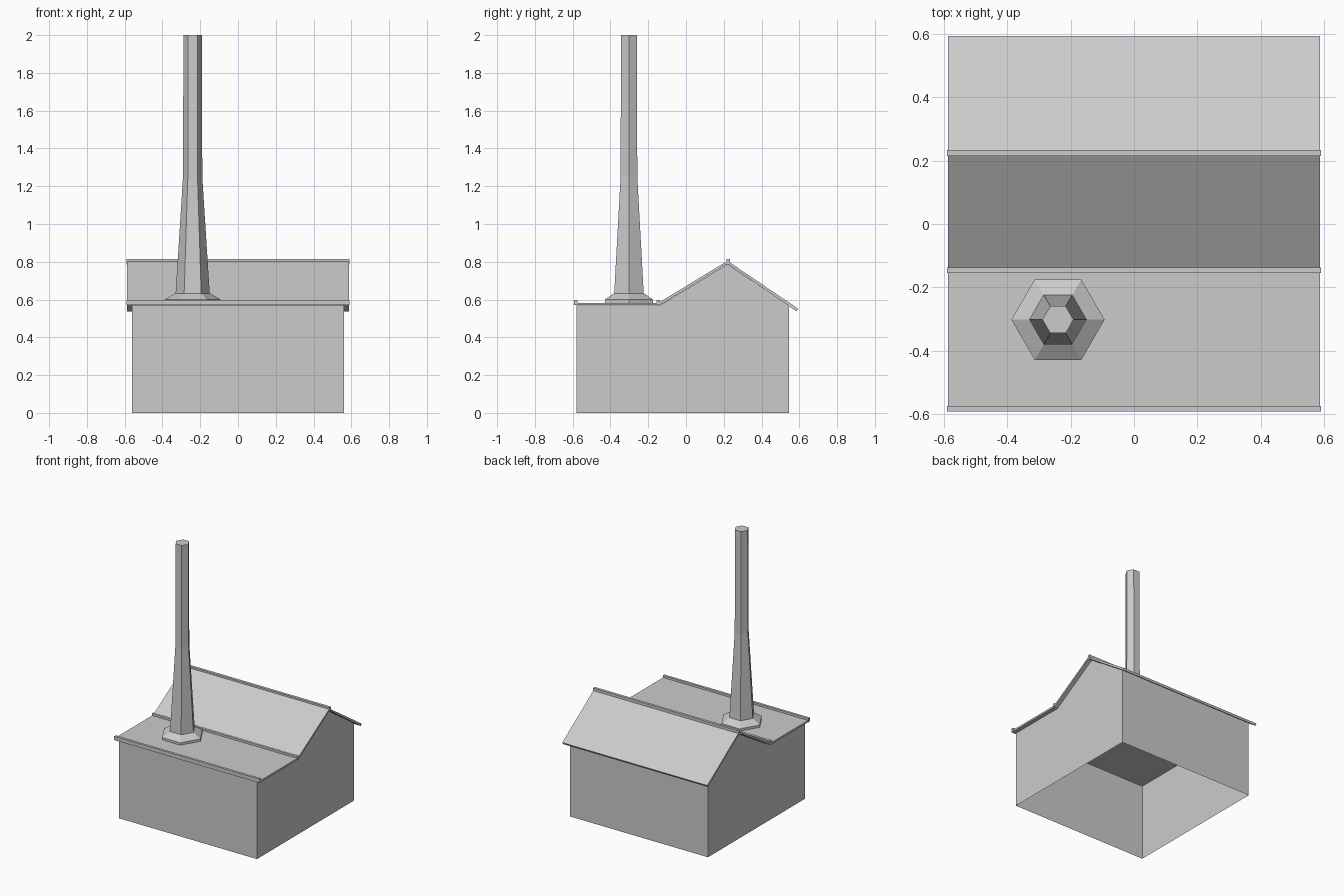
import bpy, bmesh, math

old = bpy.data.objects.get("Cube")
if old:
    bpy.data.objects.remove(old, do_unlink=True)

GREY = (0.6, 0.6, 0.6, 1)
mat = bpy.data.materials.new("plain grey")
mat.use_nodes = True
mat.diffuse_color = GREY
mat.node_tree.nodes["Principled BSDF"].inputs["Base Color"].default_value = GREY


def finish(name, bm):
    bmesh.ops.recalc_face_normals(bm, faces=bm.faces)
    mesh = bpy.data.meshes.new(name)
    bm.to_mesh(mesh)
    bm.free()
    mesh.materials.append(mat)
    obj = bpy.data.objects.new(name, mesh)
    bpy.context.collection.objects.link(obj)
    return obj


def extrude_profile(name, profile, half, open_bottom=False):
    """Sweep a (y, z) outline along x from -half to half."""
    bm = bmesh.new()
    ends = [[bm.verts.new((x, y, z)) for y, z in profile] for x in (-half, half)]
    count = len(profile)
    for end in ends:
        bm.faces.new(end)
    for i in range(count):
        j = (i + 1) % count
        bm.faces.new((ends[0][i], ends[0][j], ends[1][j], ends[1][i]))
    finish_obj = None
    bmesh.ops.recalc_face_normals(bm, faces=bm.faces)
    if open_bottom:
        floor = [f for f in bm.faces if all(v.co.z < 0.001 for v in f.verts)]
        bmesh.ops.delete(bm, geom=floor, context="FACES_ONLY")
    return finish(name, bm)


def box_profile(y0, y1, z0, z1):
    return [(y0, z0), (y1, z0), (y1, z1), (y0, z1)]


# Walls: hollow shell, open underneath
extrude_profile("walls", [(-0.58, 0), (0.545, 0), (0.545, 0.568), (0.22, 0.787),
                          (-0.14, 0.568), (-0.58, 0.568)], 0.56, open_bottom=True)

# Roof sheet: flat front, gabled back
top = [(-0.59, 0.583), (-0.145, 0.583), (0.22, 0.805), (0.593, 0.552)]
under = [(0.585, 0.538), (0.22, 0.79), (-0.14, 0.57), (-0.59, 0.57)]
extrude_profile("roof", top + under, 0.588)

# Trim strips along the eave, valley and ridge
for name, strip in (("front_eave_trim", (-0.592, -0.574, 0.57, 0.598)),
                    ("valley_trim", (-0.155, -0.137, 0.575, 0.598)),
                    ("ridge_cap", (0.215, 0.234, 0.785, 0.815))):
    extrude_profile(name, box_profile(*strip), 0.59)


def hex_stack(name, rings, cx, cy):
    """Stack hexagonal rings given as (radius, height)."""
    bm = bmesh.new()
    loops = []
    for r, z in rings:
        angles = [math.radians(60 * i) for i in range(6)]
        loops.append([bm.verts.new((cx + r * math.cos(a), cy + r * math.sin(a), z))
                      for a in angles])
    for low, high in zip(loops, loops[1:]):
        for i in range(6):
            j = (i + 1) % 6
            bm.faces.new((low[i], low[j], high[j], high[i]))
    bm.faces.new(loops[0])
    bm.faces.new(loops[-1])
    return finish(name, bm)


# Chimney: flared collar and tapering shaft
hex_stack("chimney_collar", [(0.147, 0.58), (0.147, 0.6), (0.092, 0.633)], -0.24, -0.302)
hex_stack("chimney_shaft", [(0.091, 0.62), (0.051, 1.25), (0.049, 2.0)], -0.24, -0.302)
